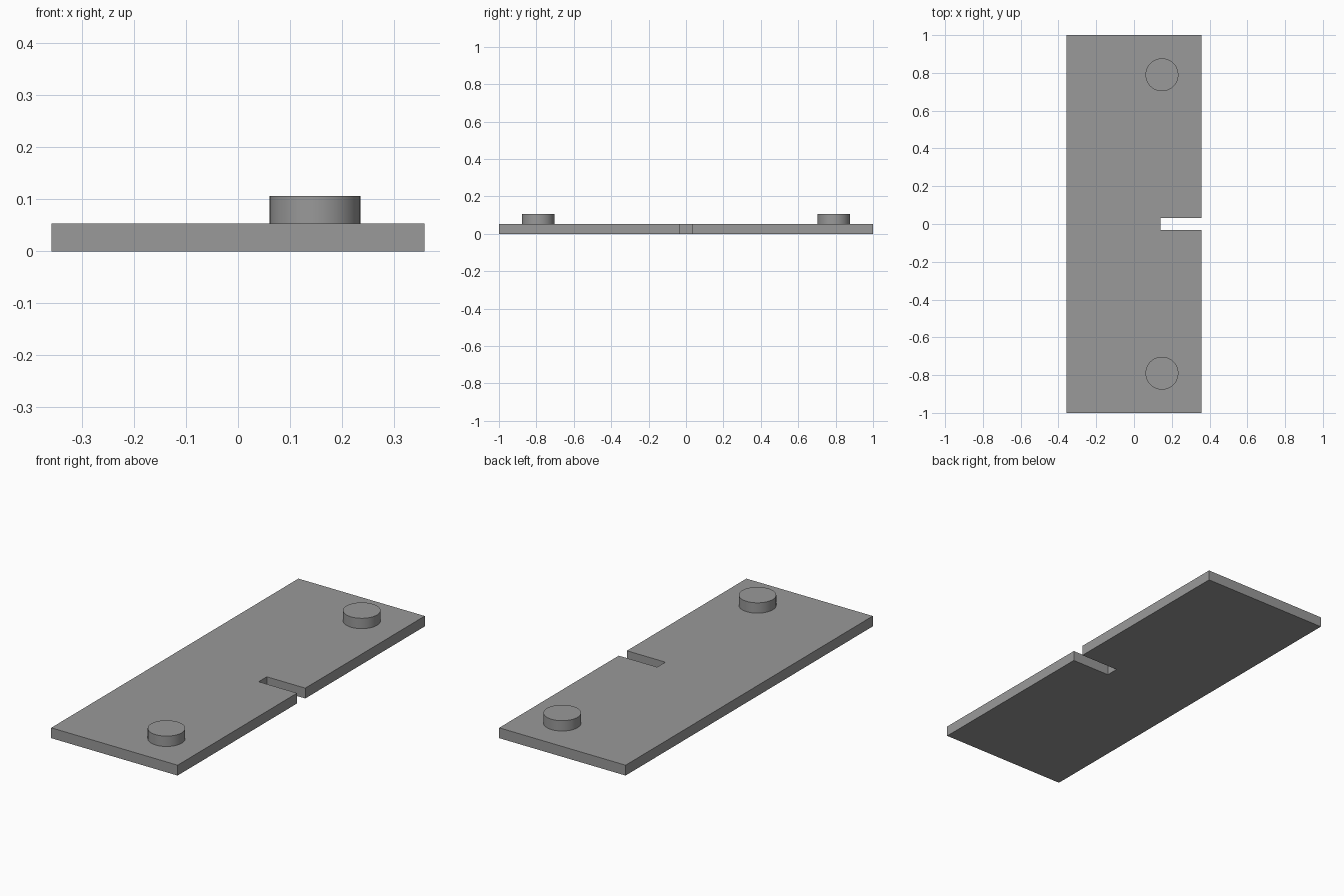
import bpy
import bmesh

if "Cube" in bpy.data.objects:
    bpy.data.objects.remove(bpy.data.objects["Cube"])

HALF_X, HALF_Y = 0.358, 1.0
THICK = 0.053
SLOT_X, SLOT_HALF = 0.14, 0.033
PEG_X, PEG_Y, PEG_R, PEG_TOP = 0.148, 0.79, 0.087, 0.106

grey = bpy.data.materials.new("plain grey")
grey.diffuse_color = (0.32, 0.32, 0.32, 1.0)
grey.use_nodes = True
grey.node_tree.nodes["Principled BSDF"].inputs["Base Color"].default_value = grey.diffuse_color

# Flat plate with a slot in the middle of its right edge
outline = [(-HALF_X, -HALF_Y), (HALF_X, -HALF_Y),
           (HALF_X, -SLOT_HALF), (SLOT_X, -SLOT_HALF),
           (SLOT_X, SLOT_HALF), (HALF_X, SLOT_HALF),
           (HALF_X, HALF_Y), (-HALF_X, HALF_Y)]
bm = bmesh.new()
base = bm.faces.new([bm.verts.new((x, y, 0)) for x, y in outline])
extruded = bmesh.ops.extrude_face_region(bm, geom=[base], use_keep_orig=True)
top_verts = [g for g in extruded["geom"] if isinstance(g, bmesh.types.BMVert)]
bmesh.ops.translate(bm, verts=top_verts, vec=(0, 0, THICK))
bmesh.ops.recalc_face_normals(bm, faces=bm.faces)
mesh = bpy.data.meshes.new("slotted_plate")
bm.to_mesh(mesh)
bm.free()
mesh.materials.append(grey)
plate = bpy.data.objects.new("slotted_plate", mesh)
bpy.context.collection.objects.link(plate)

# Round locating pegs, one near each end
for name, side in (("front_peg", -1), ("back_peg", 1)):
    bpy.ops.mesh.primitive_cylinder_add(
        vertices=64, radius=PEG_R, depth=PEG_TOP - THICK,
        location=(PEG_X, side * PEG_Y, (PEG_TOP + THICK) / 2))
    peg = bpy.context.object
    peg.name = name
    peg.data.materials.append(grey)
    bpy.ops.object.shade_smooth_by_angle()
